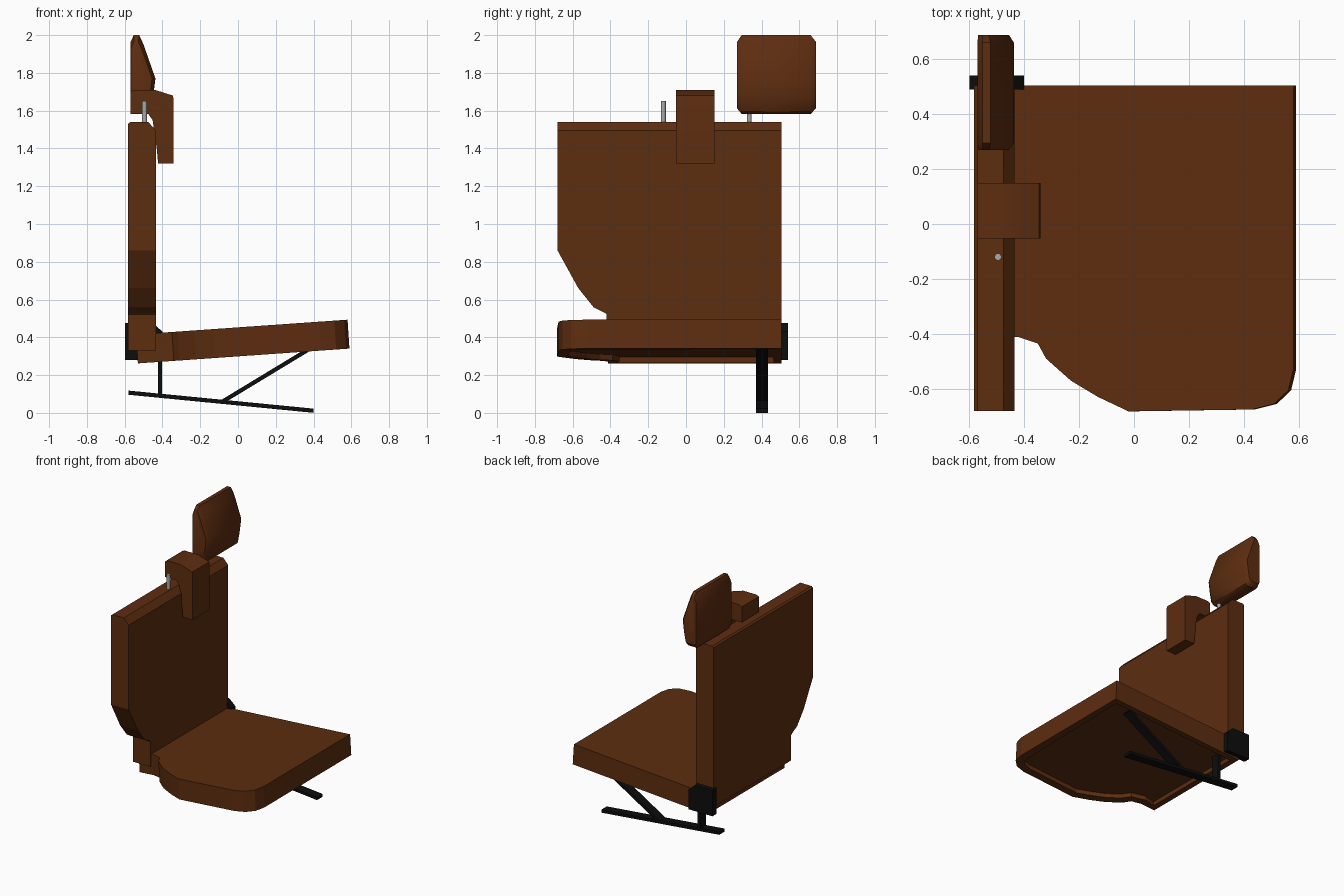
import bpy, bmesh, math
from mathutils import Vector

if "Cube" in bpy.data.objects:
    bpy.data.objects.remove(bpy.data.objects["Cube"])


def material(name, rgb):
    m = bpy.data.materials.new(name)
    m.diffuse_color = (*rgb, 1)
    m.use_nodes = True
    m.node_tree.nodes["Principled BSDF"].inputs["Base Color"].default_value = m.diffuse_color
    return m


LEATHER = material("brown_leather", (0.11, 0.026, 0.005))
BLACK = material("black_metal", (0.004, 0.004, 0.004))


def loft(name, rings, mat, smooth=0, recess=None):
    """Skin equal-sized rings of points and cap both ends."""
    bm = bmesh.new()
    vs = [[bm.verts.new(p) for p in r] for r in rings]
    n = len(rings[0])
    for a, b in zip(vs, vs[1:]):
        for i in range(n):
            j = (i + 1) % n
            bm.faces.new((a[i], a[j], b[j], b[i]))
    first = bm.faces.new(vs[0][::-1])
    bm.faces.new(vs[-1])
    bmesh.ops.recalc_face_normals(bm, faces=bm.faces[:])
    if recess:
        width, depth = recess
        bmesh.ops.inset_region(bm, faces=[first], thickness=width)
        bmesh.ops.inset_region(bm, faces=[first], thickness=0.002)
        bmesh.ops.translate(bm, verts=first.verts[:], vec=(0, 0, depth))
    me = bpy.data.meshes.new(name)
    bm.to_mesh(me)
    bm.free()
    me.materials.append(mat)
    ob = bpy.data.objects.new(name, me)
    bpy.context.collection.objects.link(ob)
    if smooth:
        bpy.ops.object.select_all(action='DESELECT')
        ob.select_set(True)
        bpy.context.view_layer.objects.active = ob
        bpy.ops.object.shade_smooth_by_angle(angle=math.radians(smooth))
    return ob


def prism_y(name, xz, y0, y1, mat, smooth=0):
    return loft(name, [[(x, y, z) for x, z in xz] for y in (y0, y1)], mat, smooth)


def bar(name, a, b, t=0.022):
    """Flat steel bar between two points of the xz plane."""
    a, b = Vector(a), Vector(b)
    d = (b - a).normalized()
    s = Vector((-d.y, d.x)) * t / 2
    prism_y(name, [a - s, b - s, b + s, a + s], 0.37, 0.435, BLACK)


# Backrest: side outline with a cutaway lower corner, chamfered along the top
outline = [(-0.68, 1.54), (0.505, 1.54), (0.505, 0.33), (-0.42, 0.33), (-0.42, 0.52),
           (-0.43, 0.53), (-0.49, 0.56), (-0.57, 0.66), (-0.68, 0.86)]


def back_ring(x, top):
    return [(x, y, min(z, top)) for y, z in outline]


loft("backrest", [back_ring(-0.582, 1.53), back_ring(-0.57, 1.54),
                  back_ring(-0.475, 1.54), back_ring(-0.435, 1.495)], LEATHER)

# Seat cushion: plan outline, tilted up to the front, hollow underneath
plan = [(-0.53, 0.505), (0.59, 0.505), (0.59, -0.53), (0.572, -0.605), (0.52, -0.655),
        (0.44, -0.675), (-0.01, -0.682), (-0.12, -0.63), (-0.22, -0.57), (-0.31, -0.49),
        (-0.34, -0.435), (-0.41, -0.412), (-0.53, -0.412)]


def seat_ring(dx, dz):
    return [(x + dx, y, 0.262 + (x + 0.53) * 0.07 + dz) for x, y in plan]


loft("seat", [seat_ring(0, 0), seat_ring(-0.01, 0.153)], LEATHER, recess=(0.06, 0.03))

# Raised headrest: side profile lofted across, with shrunken ends
head = [(-0.57, 1.60), (-0.57, 1.96), (-0.552, 2.0), (-0.523, 2.0), (-0.50, 1.95),
        (-0.437, 1.77), (-0.45, 1.67), (-0.465, 1.595), (-0.485, 1.582), (-0.555, 1.582)]


def head_ring(y, s):
    return [(-0.55 + (x + 0.55) * s, y, 1.775 + (z - 1.775) * s) for x, z in head]


loft("raised_headrest", [head_ring(0.27, 0.84), head_ring(0.295, 1),
                         head_ring(0.66, 1), head_ring(0.688, 0.84)], LEATHER, 40)

# Saddle headrest hooking over the top of the backrest
prism_y("saddle_headrest",
        [(-0.57, 1.582), (-0.57, 1.70), (-0.55, 1.71), (-0.44, 1.71), (-0.345, 1.68),
         (-0.341, 1.66), (-0.341, 1.32), (-0.423, 1.32), (-0.43, 1.40),
         (-0.452, 1.55), (-0.475, 1.582)], -0.052, 0.15, LEATHER, 30)

# Headrest posts
for name, y, top in (("saddle_post", -0.12, 1.65), ("raised_post", 0.335, 1.65)):
    circle = [(math.cos(k * math.pi / 6) * 0.013 - 0.495,
               math.sin(k * math.pi / 6) * 0.013 + y) for k in range(12)]
    grey = bpy.data.materials.get("grey_steel") or material("grey_steel", (0.4, 0.4, 0.4))
    loft(name, [[(a, b, z) for a, b in circle] for z in (1.48, top)], grey, 40)

# Recliner hinge plate
prism_y("hinge_plate", [(-0.598, 0.28), (-0.598, 0.475), (-0.45, 0.475),
                        (-0.40, 0.43), (-0.40, 0.28)], 0.49, 0.54, BLACK)

# Floor rail and its two supports
bar("floor_rail", (-0.58, 0.107), (0.40, 0.0115))
bar("rear_support", (-0.413, 0.09), (-0.413, 0.31))
bar("front_brace", (-0.08, 0.061), (0.40, 0.352))
